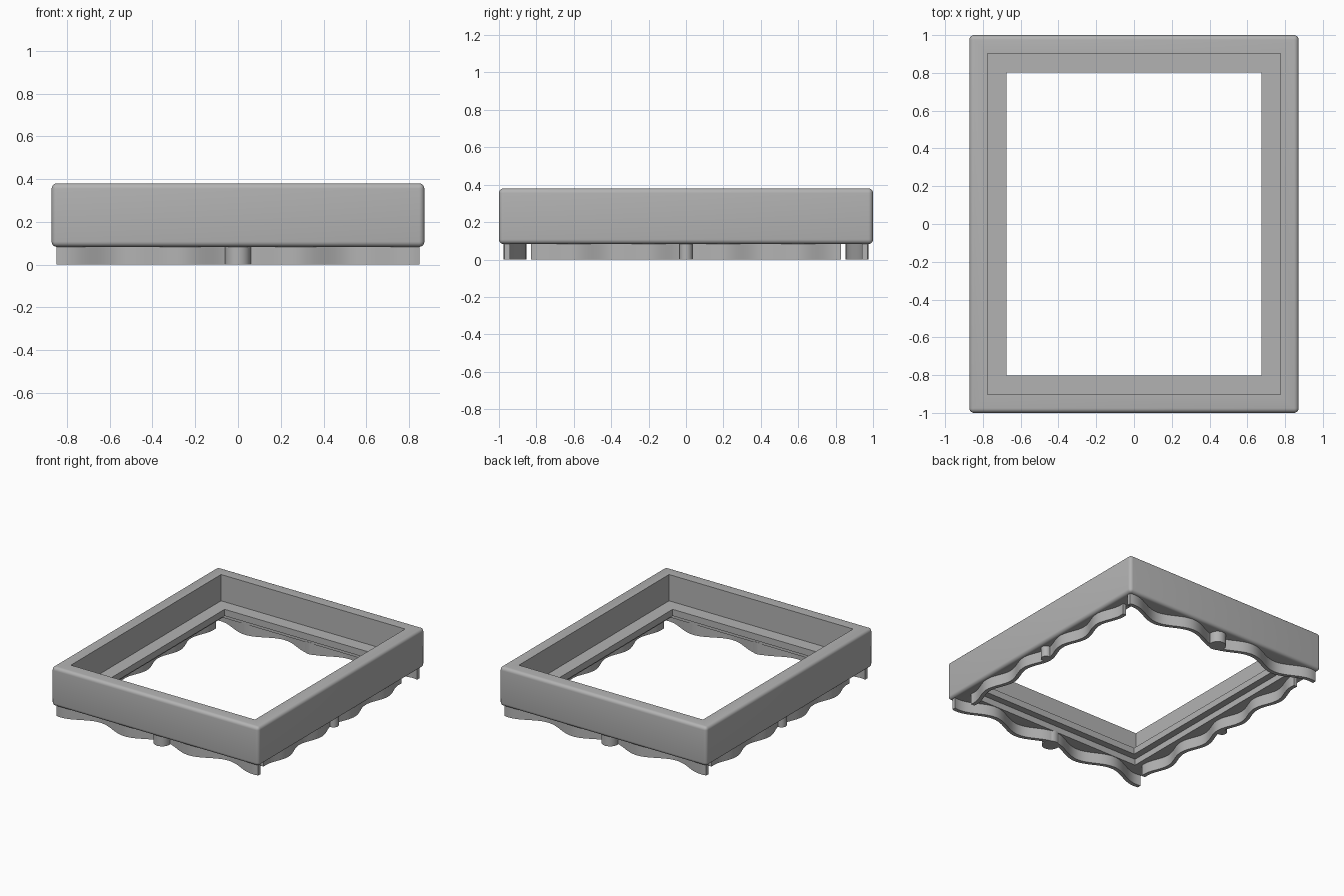
import bpy
import bmesh
from math import cos, pi, radians

cube = bpy.data.objects.get("Cube")
if cube:
    bpy.data.objects.remove(cube, do_unlink=True)

GREY = (0.45, 0.45, 0.45, 1)
grey = bpy.data.materials.new("plain_grey")
grey.use_nodes = True
grey.diffuse_color = GREY
grey.node_tree.nodes["Principled BSDF"].inputs["Base Color"].default_value = GREY

HALF_X, HALF_Y = 0.872, 1.0
RIM_BOTTOM, RIM_TOP = 0.083, 0.38
RAIL_TOP = 0.09


def finish(name, bm):
    """Turn a bmesh into a smooth-shaded grey object."""
    bmesh.ops.recalc_face_normals(bm, faces=bm.faces)
    mesh = bpy.data.meshes.new(name)
    bm.to_mesh(mesh)
    bm.free()
    mesh.materials.append(grey)
    obj = bpy.data.objects.new(name, mesh)
    bpy.context.collection.objects.link(obj)
    return obj


def smooth(obj):
    bpy.ops.object.select_all(action="DESELECT")
    obj.select_set(True)
    bpy.context.view_layer.objects.active = obj
    bpy.ops.object.shade_smooth_by_angle(angle=radians(35))


def box(name, hx, hy, z0, z1, bevel=0):
    bm = bmesh.new()
    bmesh.ops.create_cube(bm, size=1)
    for v in bm.verts:
        v.co = (v.co.x * 2 * hx, v.co.y * 2 * hy, z0 if v.co.z < 0 else z1)
    if bevel:
        bmesh.ops.bevel(bm, geom=bm.edges[:], offset=bevel, segments=5,
                        profile=0.5, affect="EDGES")
    return finish(name, bm)


# Rounded frame: upper well, through opening and shallow underside recess
frame = box("frame", HALF_X, HALF_Y, RIM_BOTTOM, RIM_TOP, bevel=0.025)
for name, inset, z0, z1 in (("well", 0.097, 0.18, 0.5),
                            ("opening", 0.197, -0.1, 0.6),
                            ("recess", 0.145, -0.2, 0.13)):
    cutter = box(name, HALF_X - inset, HALF_Y - inset, z0, z1)
    cutter.hide_render = True
    mod = frame.modifiers.new(name, "BOOLEAN")
    mod.operation = "DIFFERENCE"
    mod.solver = "EXACT"
    mod.object = cutter
    bpy.context.view_layer.objects.active = frame
    bpy.ops.object.modifier_apply(modifier=name)
    bpy.data.objects.remove(cutter, do_unlink=True)
smooth(frame)


def wavy_rail(name, half_len, centre, amp, period, thick, turn, steps=96):
    """Upright wavy strip hanging below one side of the frame."""
    bm = bmesh.new()
    rings = []
    for i in range(steps + 1):
        t = -half_len + 2 * half_len * i / steps
        d = centre - amp * cos(2 * pi * t / period)
        rings.append([bm.verts.new(turn(t, d + s * thick / 2, z))
                      for s, z in ((-1, 0), (1, 0), (1, RAIL_TOP), (-1, RAIL_TOP))])
    for a, b in zip(rings, rings[1:]):
        for k in range(4):
            n = (k + 1) % 4
            bm.faces.new((a[k], a[n], b[n], b[k]))
    bm.faces.new(rings[0])
    bm.faces.new(rings[-1])
    smooth(finish(name, bm))


def peg(name, radius, pos):
    """Round peg at the middle of a rail."""
    bm = bmesh.new()
    bmesh.ops.create_cone(bm, cap_ends=True, segments=32, radius1=radius,
                          radius2=radius, depth=RAIL_TOP)
    bmesh.ops.translate(bm, verts=bm.verts, vec=(pos[0], pos[1], RAIL_TOP / 2))
    smooth(finish(name, bm))


# Wavy rails and pegs, mirrored on opposite sides
for side, label_y, label_x in ((-1, "front", "right"), (1, "back", "left")):
    wavy_rail(label_y + "_rail", 0.85, 0.917, 0.043, 0.54, 0.03,
              lambda t, d, z: (t, side * d, z))
    peg(label_y + "_peg", 0.06, (0, side * 0.912))
    wavy_rail(label_x + "_rail", 0.83, 0.805, 0.025, 0.4, 0.03,
              lambda t, d, z: (side * d, t, z))
    peg(label_x + "_peg", 0.036, (side * 0.805, 0))
